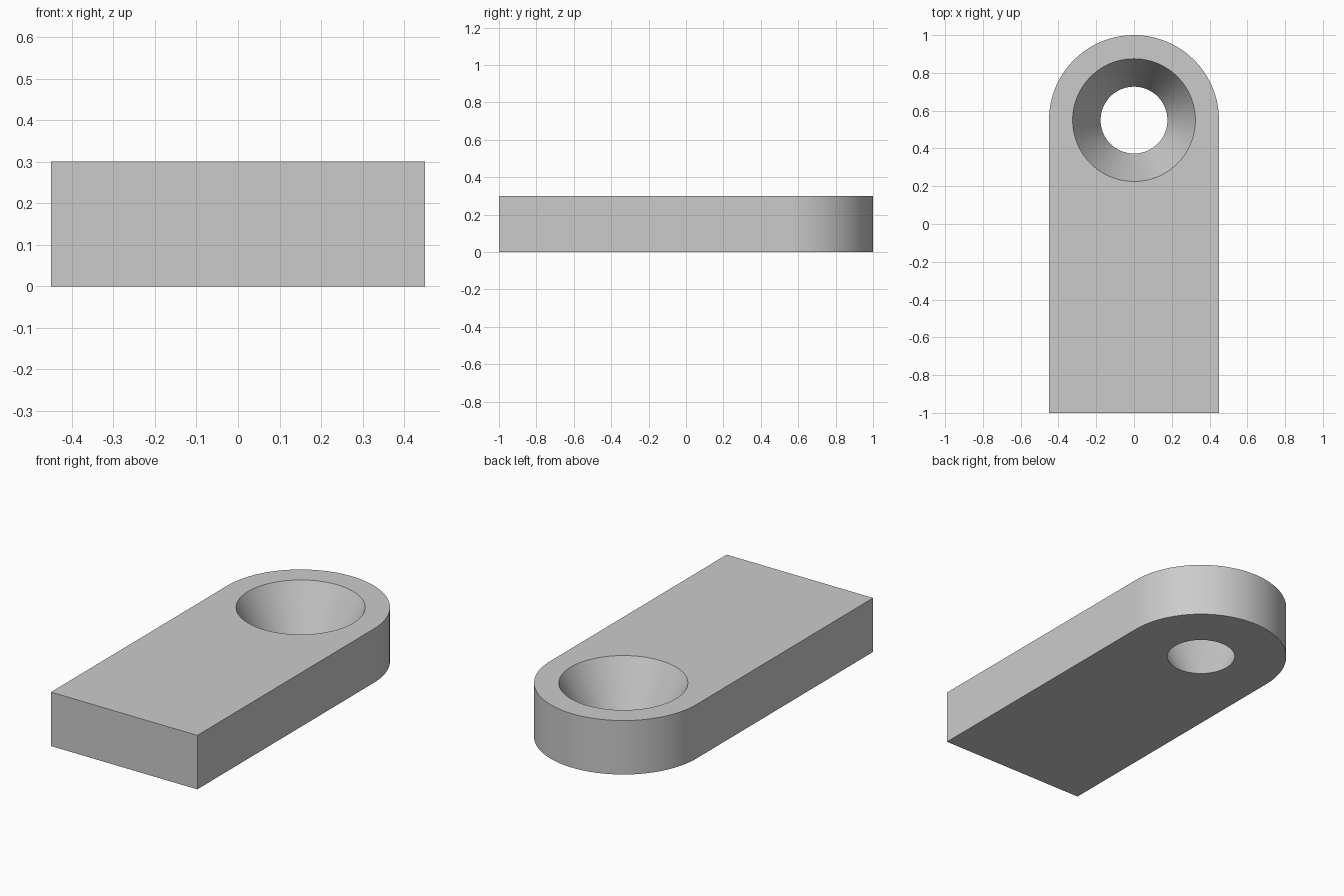
import bpy
import bmesh
from math import cos, sin, pi, radians

if "Cube" in bpy.data.objects:
    bpy.data.objects.remove(bpy.data.objects["Cube"])

THICK = 0.3
HALF_WIDTH = 0.45
EYE_Y = 0.55
TOP_RADIUS, BOTTOM_RADIUS = 0.325, 0.177
SEGMENTS = 96


def arc(radius, sweep, count):
    """Points around the hole centre, starting at +x."""
    return [(radius * cos(sweep * i / SEGMENTS), EYE_Y + radius * sin(sweep * i / SEGMENTS))
            for i in range(count)]


def ring(bm, points, z):
    """Closed loop of vertices and edges at one height."""
    verts = [bm.verts.new((x, y, z)) for x, y in points]
    edges = [bm.edges.new((a, b)) for a, b in zip(verts, verts[1:] + verts[:1])]
    return verts, edges


def wall(bm, low, high):
    """Quads between two matching loops."""
    for i in range(len(low)):
        bm.faces.new((low[i - 1], low[i], high[i], high[i - 1]))


# Plate outline: square front end, half-round back end
outline = [(-HALF_WIDTH, -1), (HALF_WIDTH, -1)] + arc(HALF_WIDTH, pi, SEGMENTS + 1)

bm = bmesh.new()
plate_low, plate_low_edges = ring(bm, outline, 0)
plate_high, plate_high_edges = ring(bm, outline, THICK)

# Tapered hole, wide at the top
hole_low, hole_low_edges = ring(bm, arc(BOTTOM_RADIUS, 2 * pi, SEGMENTS), 0)
hole_high, hole_high_edges = ring(bm, arc(TOP_RADIUS, 2 * pi, SEGMENTS), THICK)

wall(bm, plate_low, plate_high)
wall(bm, hole_low, hole_high)

# Flat bottom and top around the hole
for edges in (plate_low_edges + hole_low_edges, plate_high_edges + hole_high_edges):
    bmesh.ops.triangle_fill(bm, edges=edges, use_beauty=True)
bmesh.ops.recalc_face_normals(bm, faces=bm.faces[:])

mesh = bpy.data.meshes.new("countersunk_plate")
bm.to_mesh(mesh)
bm.free()
plate = bpy.data.objects.new("countersunk_plate", mesh)
bpy.context.collection.objects.link(plate)

# Single grey finish
grey = bpy.data.materials.new("light_grey")
grey.use_nodes = True
grey.diffuse_color = (0.6, 0.6, 0.6, 1)
grey.node_tree.nodes["Principled BSDF"].inputs["Base Color"].default_value = (0.6, 0.6, 0.6, 1)
mesh.materials.append(grey)

# Smooth round walls, crisp rims
bpy.ops.object.select_all(action="DESELECT")
plate.select_set(True)
bpy.context.view_layer.objects.active = plate
bpy.ops.object.shade_smooth_by_angle(angle=radians(30))
